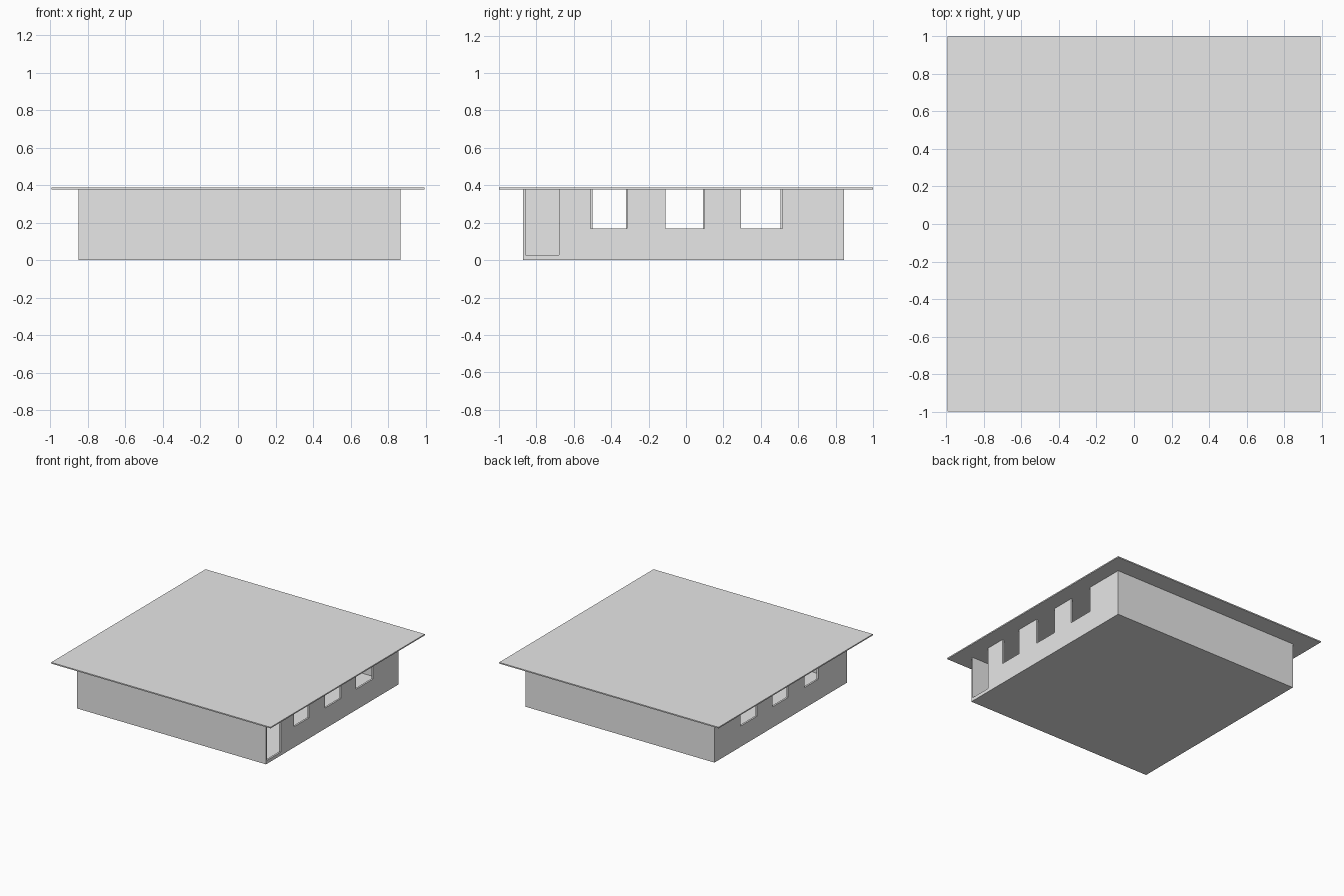
import bpy
import bmesh
from mathutils import Vector

cube = bpy.data.objects.get("Cube")
if cube:
    bpy.data.objects.remove(cube, do_unlink=True)

GREY = bpy.data.materials.new("plain_grey")
GREY.use_nodes = True
GREY.diffuse_color = (0.8, 0.8, 0.8, 1)
GREY.node_tree.nodes["Principled BSDF"].inputs["Base Color"].default_value = (0.8, 0.8, 0.8, 1)

# Outer limits of the building
X0, X1 = -0.85, 0.865
Y0, Y1 = -0.872, 0.845
TOP, WALL, SILL = 0.38, 0.015, 0.17


def finish(name, bm):
    bmesh.ops.recalc_face_normals(bm, faces=bm.faces)
    mesh = bpy.data.meshes.new(name)
    bm.to_mesh(mesh)
    bm.free()
    mesh.materials.append(GREY)
    obj = bpy.data.objects.new(name, mesh)
    bpy.context.collection.objects.link(obj)
    return obj


def box(name, lo, hi):
    bm = bmesh.new()
    bmesh.ops.create_cube(bm, size=1)
    lo, hi = Vector(lo), Vector(hi)
    for v in bm.verts:
        v.co = (lo + hi) / 2 + v.co * (hi - lo)
    return finish(name, bm)


def notched_wall(name, x, openings):
    """Side wall whose openings (start, end, sill) run up to the roof."""
    y_start, y_end = Y0 + WALL, Y1 - WALL
    outline = [(y_end, 0), (y_start, 0)]
    if openings[0][0] > y_start:
        outline.append((y_start, TOP))
    for start, end, sill in openings:
        if start > y_start:
            outline.append((start, TOP))
        outline += [(start, sill), (end, sill), (end, TOP)]
    outline.append((y_end, TOP))
    bm = bmesh.new()
    face = bm.faces.new([bm.verts.new((x, y, z)) for y, z in outline])
    result = bmesh.ops.extrude_face_region(bm, geom=[face], use_keep_orig=True)
    moved = [g for g in result["geom"] if isinstance(g, bmesh.types.BMVert)]
    bmesh.ops.translate(bm, verts=moved, vec=(WALL, 0, 0))
    return finish(name, bm)


# Floor and overhanging flat roof
box("floor", (X0 + WALL, Y0 + WALL, 0), (X1 - WALL, Y1 - WALL, 0.012))
box("roof", (-0.995, -1, TOP - 0.002), (0.995, 1, TOP + 0.008))

# Solid front and back walls
box("front_wall", (X0, Y0, 0), (X1, Y0 + WALL, TOP))
box("back_wall", (X0, Y1 - WALL, 0), (X1, Y1, TOP))

# Side walls: three windows each, with a doorway beside the front corner
door = (Y0 + WALL, -0.68, 0.028)
left_windows = [(-0.51, -0.315, SILL), (-0.11, 0.10, SILL), (0.295, 0.515, SILL)]
right_windows = [(-0.50, -0.32, SILL), (-0.11, 0.09, SILL), (0.295, 0.505, SILL)]
notched_wall("left_wall", X1 - WALL, [door] + left_windows)
notched_wall("right_wall", X0, right_windows)
